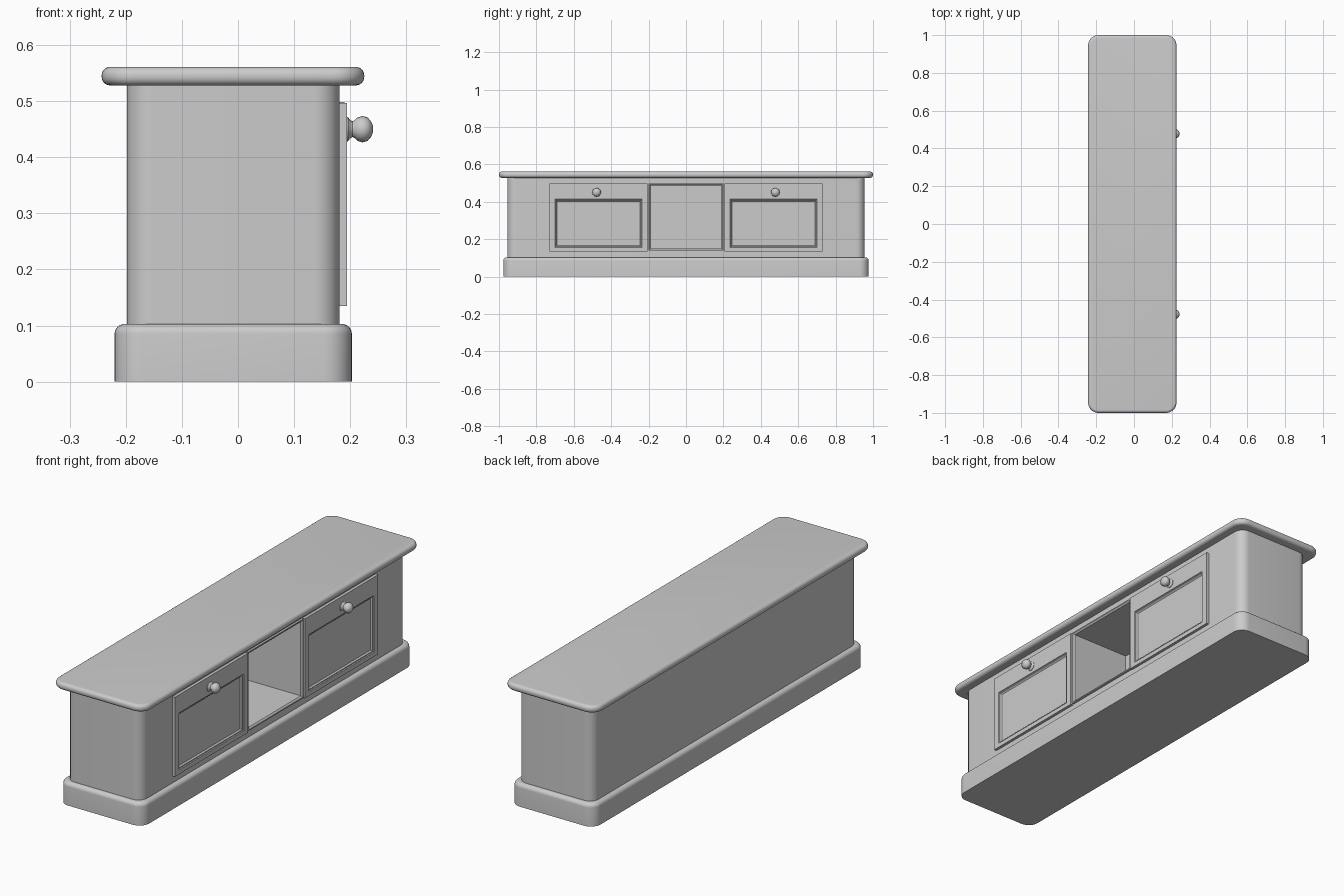
import bpy, bmesh, math

if "Cube" in bpy.data.objects:
    bpy.data.objects.remove(bpy.data.objects["Cube"])


def loft(name, rings, cap_start=True, cap_end=True):
    """Skin a list of equally sized point loops."""
    bm = bmesh.new()
    loops = [[bm.verts.new(p) for p in r] for r in rings]
    n = len(loops[0])
    for a, b in zip(loops, loops[1:]):
        for i in range(n):
            j = (i + 1) % n
            bm.faces.new((a[i], a[j], b[j], b[i]))
    if cap_start:
        bm.faces.new(loops[0][::-1])
    if cap_end:
        bm.faces.new(loops[-1])
    bmesh.ops.recalc_face_normals(bm, faces=bm.faces)
    me = bpy.data.meshes.new(name)
    bm.to_mesh(me)
    bm.free()
    ob = bpy.data.objects.new(name, me)
    bpy.context.collection.objects.link(ob)
    return ob


def smooth(ob, angle=35):
    bpy.ops.object.select_all(action='DESELECT')
    ob.select_set(True)
    bpy.context.view_layer.objects.active = ob
    bpy.ops.object.shade_smooth_by_angle(angle=math.radians(angle))


def rounded_ring(x0, x1, hy, r, z, inset=0, seg=8):
    """Horizontal rounded rectangle, shrunk by inset."""
    pts = []
    corners = ((x1 - r, hy - r), (x0 + r, hy - r), (x0 + r, r - hy), (x1 - r, r - hy))
    for k, (cx, cy) in enumerate(corners):
        for i in range(seg + 1):
            a = math.pi / 2 * (k + i / seg)
            pts.append((cx + (r - inset) * math.cos(a), cy + (r - inset) * math.sin(a), z))
    return pts


def slab(name, x0, x1, hy, r, z0, z1, top=0, bottom=0, seg=6):
    """Rounded block with optional rounded top and bottom edges."""
    prof = []
    for rad, z, s in ((bottom, z0, 1), (top, z1, -1)):
        if rad == 0:
            prof.append((z, 0))
            continue
        arc = []
        for i in range(seg + 1):
            a = math.pi / 2 * i / seg
            arc.append((z + s * rad * (1 - math.cos(a)), rad * (1 - math.sin(a))))
        prof += arc if s == 1 else arc[::-1]
    ob = loft(name, [rounded_ring(x0, x1, hy, r, z, ins) for z, ins in prof])
    smooth(ob)
    return ob


def upright(x, y0, y1, z0, z1, d=0):
    """Rectangle in a vertical plane facing +x, shrunk by d."""
    return [(x, y0 + d, z0 + d), (x, y1 - d, z0 + d), (x, y1 - d, z1 - d), (x, y0 + d, z1 - d)]


# plinth, carcass and top
slab("plinth", -0.22, 0.203, 0.977, 0.05, 0, 0.103, top=0.018)
body = slab("carcass", -0.198, 0.181, 0.955, 0.045, 0.09, 0.535)
slab("table_top", -0.243, 0.225, 1.0, 0.055, 0.528, 0.561, top=0.015, bottom=0.015)

# open compartment cut into the carcass
niche = (-0.188, 0.188, 0.15, 0.486)
cutter = loft("niche_cutter", [upright(-0.11, *niche), upright(0.3, *niche)])
cutter.hide_render = True
mod = body.modifiers.new("niche", 'BOOLEAN')
mod.object = cutter
mod.operation = 'DIFFERENCE'
bpy.context.view_layer.objects.active = body
bpy.ops.object.modifier_apply(modifier=mod.name)
bpy.data.objects.remove(cutter)
smooth(body)

# moulding around the compartment
f = (-0.2, 0.2, 0.138, 0.498)
loft("niche_moulding", [upright(0.178, *f), upright(0.19, *f), upright(0.19, *f, 0.005),
                        upright(0.184, *f, 0.012), upright(0.178, *f, 0.012)], False, False)

for side, s in (("left", -1), ("right", 1)):
    # door with a moulded, sunken panel
    y0, y1 = sorted((s * 0.205, s * 0.731))
    p0, p1 = sorted((s * 0.235, s * 0.701))
    d = (y0, y1, 0.135, 0.497)
    p = (p0, p1, 0.155, 0.414)
    loft(side + "_door", [upright(0.176, *d), upright(0.194, *d), upright(0.194, *p),
                          upright(0.190, *p, 0.002), upright(0.190, *p, 0.006),
                          upright(0.184, *p, 0.012)])
    # turned knob
    prof = [(0.192, 0.022), (0.196, 0.022), (0.199, 0.017), (0.204, 0.014), (0.208, 0.016),
            (0.213, 0.021), (0.222, 0.0235), (0.231, 0.021), (0.237, 0.014), (0.241, 0.005)]
    n = 16
    knob = loft(side + "_knob", [[(x, s * 0.478 + r * math.cos(2 * math.pi * i / n),
                                   0.45 + r * math.sin(2 * math.pi * i / n)) for i in range(n)]
                                 for x, r in prof])
    smooth(knob, 50)
